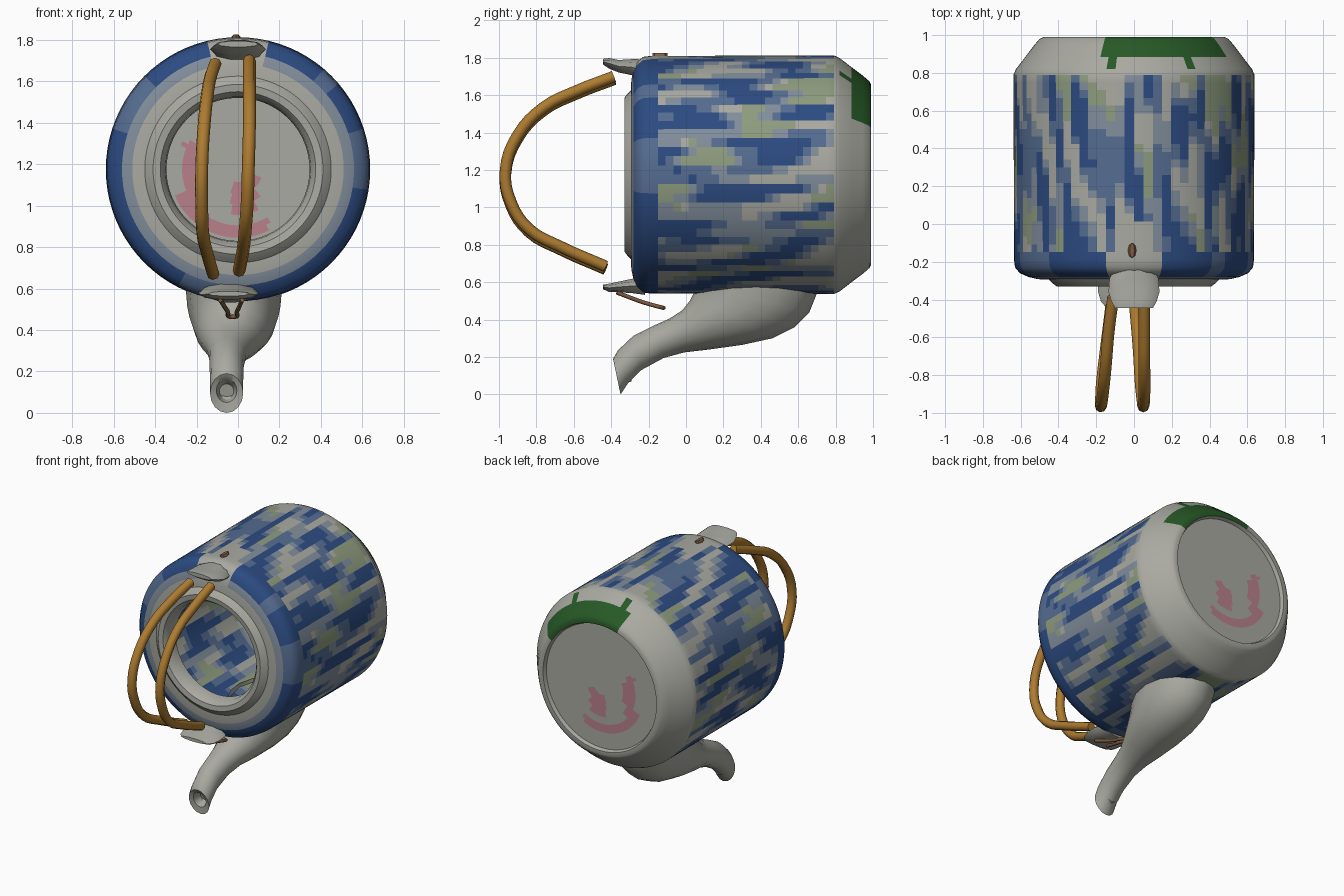
import bpy, bmesh, math
from mathutils import Vector

if "Cube" in bpy.data.objects:
    bpy.data.objects.remove(bpy.data.objects["Cube"])

CZ = 1.175  # height of the pot's horizontal axis


def material(name, rgb):
    m = bpy.data.materials.new(name)
    m.diffuse_color = (*rgb, 1)
    m.use_nodes = True
    m.node_tree.nodes["Principled BSDF"].inputs["Base Color"].default_value = m.diffuse_color
    return m


CREAM = material("cream_glaze", (0.40, 0.40, 0.36))
PALE = material("pale_blue_glaze", (0.22, 0.27, 0.33))
MID = material("mid_blue_glaze", (0.09, 0.15, 0.28))
BLUE = material("dark_blue_glaze", (0.025, 0.07, 0.22))
SAGE = material("sage_glaze", (0.27, 0.33, 0.21))
GREEN = material("green_glaze", (0.02, 0.10, 0.02))
PINK = material("pink_paint", (0.48, 0.22, 0.26))
CANE = material("cane", (0.42, 0.20, 0.03))
RUST = material("rust", (0.22, 0.11, 0.06))
GLAZES = [CREAM, PALE, MID, BLUE, SAGE, GREEN, PINK]


def loft(name, rings, mats, caps=(False, False), paint=None, angle=40):
    """Skin a list of equal-length closed rings."""
    bm = bmesh.new()
    loops = [[bm.verts.new(p) for p in r] for r in rings]
    n = len(rings[0])
    for a, b in zip(loops, loops[1:]):
        for i in range(n):
            bm.faces.new((a[i], a[(i + 1) % n], b[(i + 1) % n], b[i]))
    if caps[0]:
        bm.faces.new(loops[0])
    if caps[1]:
        bm.faces.new(loops[-1])
    bmesh.ops.recalc_face_normals(bm, faces=bm.faces)
    if paint:
        for f in bm.faces:
            f.material_index = paint(f.calc_center_median())
    me = bpy.data.meshes.new(name)
    bm.to_mesh(me)
    bm.free()
    for m in mats:
        me.materials.append(m)
    ob = bpy.data.objects.new(name, me)
    bpy.context.collection.objects.link(ob)
    bpy.ops.object.select_all(action='DESELECT')
    bpy.context.view_layer.objects.active = ob
    ob.select_set(True)
    bpy.ops.object.shade_smooth_by_angle(angle=math.radians(angle))
    return ob


def oval(cx, upper, lower, half_w, n):
    """Ellipse spanning two (y, z) points with a half width in x."""
    c = (Vector((cx, *upper)) + Vector((cx, *lower))) / 2
    up = (Vector((cx, *upper)) - Vector((cx, *lower))) / 2
    return [c + Vector((half_w * math.cos(t), 0, 0)) + up * math.sin(t)
            for t in (2 * math.pi * i / n for i in range(n))]


def lathe_ring(r, y, n=80):
    return oval(0, (y, CZ + r), (y, CZ - r), r, n)


def paint_pot(p):
    x, y, z = p.x, p.y, p.z - CZ
    r, a = math.hypot(x, z), math.atan2(x, z)
    if y > 0.8:                                   # green patch on foot chamfer
        return 5 if r > 0.45 and -0.3 < a < 1.0 and y > 0.87 + 0.02 * math.sin(9 * a) else 0
    if y < -0.15:                                 # blue band on the shoulder
        if r < 0.5 or abs(a) < 0.2:
            return 0
        s = math.sin(3 * a + 1) + 0.6 * math.sin(7 * a)
        return 1 if r < 0.54 else (3 if s > -0.6 else 2)
    if abs(a) < 0.18 and y < 0.0:
        return 0
    s = (math.sin(17 * a + 3 * math.sin(4 * y + 2 * a)) + 0.8 * math.sin(29 * a + 5 * y)
         + 0.7 * math.sin(7 * a + 9 * y) + 0.5 - 1.4 * max(0, y - 0.6) * 4)
    if s > 1.1:
        return 3
    if s > 0.4:
        return 2
    if s > -0.3:
        return 1
    return 4 if math.sin(5 * a + 6 * y) > 0.3 else 0


# Pot body: open mouth with rolled lip, rounded shoulder, straight wall, chamfered foot
profile = [(0.345, -0.22), (0.35, -0.29), (0.375, -0.325), (0.41, -0.33), (0.43, -0.315),
           (0.45, -0.295), (0.51, -0.292), (0.56, -0.28), (0.605, -0.26), (0.63, -0.23)]
profile += [(0.635 + 0.003 * i / 24, -0.19 + 0.98 * i / 24) for i in range(25)]
profile += [(0.625, 0.82), (0.575, 0.885), (0.53, 0.945), (0.50, 0.98), (0.48, 0.99),
            (0.455, 0.99), (0.445, 0.965)]
loft("pot_body", [lathe_ring(r, y) for r, y in profile], GLAZES, paint=paint_pot)


def paint_base(p):
    x, z = p.x, p.z - CZ
    bottom = 0.27 < math.hypot(x, z) < 0.33 and z < -0.12 and x < 0.15
    stroke = (abs(x + 0.22) < 0.04 and -0.25 < z < 0.12) or (abs(x - 0.03) < 0.06 and -0.2 < z < -0.03)
    return 6 if bottom or stroke else 0


# Recessed base disc
loft("pot_base", [lathe_ring(r, 0.965) for r in
                  (0.445, 0.39, 0.33, 0.30, 0.27, 0.22, 0.17, 0.12, 0.06)],
     GLAZES, caps=(False, True), paint=paint_base)

# Spout: flared root on the pot's underside, S-bend down to an open tip
spout = [  # centre x, upper (y, z), lower (y, z), half width
    (-0.055, (-0.31, 0.14), (-0.29, 0.07), 0.035),
    (-0.055, (-0.375, 0.165), (-0.35, 0.05), 0.05),
    (-0.055, (-0.39, 0.19), (-0.35, 0.00), 0.08),
    (-0.055, (-0.365, 0.235), (-0.31, 0.06), 0.08),
    (-0.055, (-0.28, 0.315), (-0.24, 0.13), 0.082),
    (-0.05, (-0.18, 0.365), (-0.12, 0.195), 0.09),
    (-0.045, (-0.09, 0.405), (-0.01, 0.225), 0.11),
    (-0.035, (-0.02, 0.45), (0.12, 0.24), 0.145),
    (-0.025, (0.02, 0.50), (0.30, 0.265), 0.18),
    (-0.02, (0.04, 0.54), (0.46, 0.30), 0.20),
    (-0.02, (0.05, 0.57), (0.58, 0.36), 0.215),
    (-0.02, (0.05, 0.59), (0.66, 0.44), 0.225),
    (-0.02, (0.05, 0.61), (0.70, 0.54), 0.23),
    (-0.02, (0.05, 0.63), (0.71, 0.60), 0.235)]
loft("spout", [oval(c, u, l, w, 16) for c, u, l, w in spout], [CREAM], caps=(True, False))


# Handle lugs: flattened tabs above and below the mouth
def lug(name, cx, stations):
    loft(name, [oval(cx, (y, z + h), (y, z - h), w, 10) for y, z, h, w in stations],
         [CREAM], caps=(True, True))


lug("upper_lug", 0.0, [(-0.23, 1.735, 0.06, 0.10), (-0.29, 1.75, 0.045, 0.13),
                       (-0.36, 1.755, 0.035, 0.135), (-0.41, 1.77, 0.03, 0.12),
                       (-0.445, 1.78, 0.015, 0.10)])
lug("lower_lug", -0.045, [(-0.22, 0.585, 0.055, 0.11), (-0.29, 0.58, 0.04, 0.145),
                          (-0.36, 0.575, 0.03, 0.145), (-0.41, 0.57, 0.024, 0.13),
                          (-0.445, 0.575, 0.012, 0.10)])


def tube(name, pts, radius, mat, kind='BEZIER'):
    cu = bpy.data.curves.new(name, 'CURVE')
    cu.dimensions = '3D'
    cu.bevel_depth, cu.bevel_resolution, cu.resolution_u = radius, 2, 4
    cu.use_fill_caps = True
    sp = cu.splines.new(kind)
    seq = sp.bezier_points if kind == 'BEZIER' else sp.points
    seq.add(len(pts) - 1)
    for b, p in zip(seq, pts):
        if kind == 'BEZIER':
            b.co = p
            b.handle_left_type = b.handle_right_type = 'AUTO'
        else:
            b.co = (*p, 1)
    cu.materials.append(mat)
    ob = bpy.data.objects.new(name, cu)
    bpy.context.collection.objects.link(ob)


# Twin cane handles bowing out in front of the mouth
arc = [(-0.385, 1.685), (-0.58, 1.61), (-0.76, 1.52), (-0.90, 1.37), (-0.965, 1.18),
       (-0.935, 1.01), (-0.84, 0.87), (-0.67, 0.775), (-0.43, 0.67)]
left_x = [-0.11, -0.135, -0.15, -0.165, -0.175, -0.175, -0.17, -0.15, -0.12]
right_x = [0.055, 0.055, 0.055, 0.055, 0.05, 0.045, 0.035, 0.025, 0.005]
for name, xs, dz in (("left_handle", left_x, 0), ("right_handle", right_x, 0.015)):
    tube(name, [(x, y, z + dz) for x, (y, z) in zip(xs, arc)], 0.031, CANE)

# Loose wire loop under the lower lug
tube("wire_loop", [(-0.085, -0.37, 0.545), (-0.05, -0.22, 0.49), (-0.025, -0.12, 0.463),
                   (-0.005, -0.22, 0.49), (0.02, -0.37, 0.545)], 0.011, RUST)

# Small rusty nub on top of the wall
loft("top_nub", [oval(-0.01, (-0.10, z), (-0.18, z), w, 8)
                 for z, w in ((1.79, 0.025), (1.815, 0.022), (1.825, 0.012))],
     [RUST], caps=(True, True))
